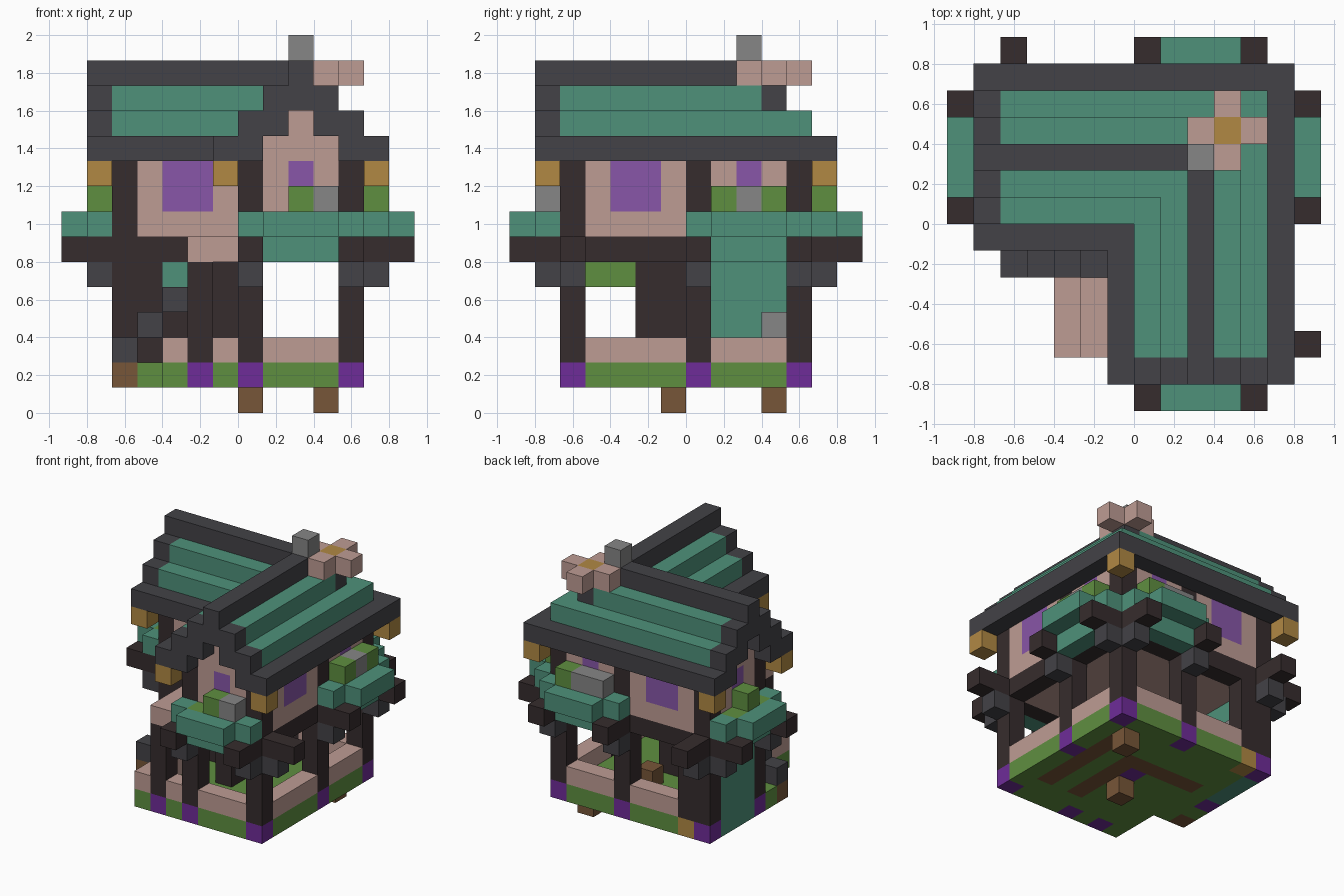
import bpy
import bmesh
from mathutils import Vector

cube = bpy.data.objects.get("Cube")
if cube:
    bpy.data.objects.remove(cube, do_unlink=True)

UNIT = 2 / 15
HALF = 7

# Flat colours, given as sRGB hex
PALETTE = {
    "slate": "434247", "teal": "4E917A", "plaster": "BE9C94", "dark_wood": "362C2D",
    "glass": "8856A8", "violet": "6F2C99", "leaf": "5F8F40", "gold": "B18944",
    "stone": "868686", "earth": "775638",
}


def linear(c):
    return c / 12.92 if c <= 0.04045 else ((c + 0.055) / 1.055) ** 2.4


def make_material(name, code):
    rgb = [linear(int(code[i:i + 2], 16) / 255) for i in (0, 2, 4)] + [1.0]
    mat = bpy.data.materials.new(name)
    mat.use_nodes = True
    mat.diffuse_color = rgb
    bsdf = mat.node_tree.nodes["Principled BSDF"]
    bsdf.inputs["Base Color"].default_value = rgb
    bsdf.inputs["Roughness"].default_value = 0.9
    return mat


MATS = {name: make_material(name, code) for name, code in PALETTE.items()}
blocks = {}


def span(v):
    return range(v[0], v[1] + 1) if isinstance(v, tuple) else (v,)


def put(part, colour, xs, ys, zs, twin=False):
    """Fill a box of blocks; twin repeats it mirrored across the x = y diagonal."""
    for x in span(xs):
        for y in span(ys):
            for z in span(zs):
                blocks[x, y, z] = (part, colour)
                if twin:
                    blocks[y, x, z] = (part, colour)


def clear(xs, ys, zs):
    for x in span(xs):
        for y in span(ys):
            for z in span(zs):
                blocks.pop((x, y, z), None)


# Ground slab with stubs below
put("ground", "leaf", (2, 11), (5, 11), 1)
put("ground", "leaf", (4, 11), (2, 4), 1)
put("ground_earth", "earth", 2, 5, 1)
put("ground_lamp", "gold", 3, 11, 1)
for c, d in ((10, 10), (7, 6)):
    put("root_stub", "earth", c, d, 0)

# Low walls around the ground floor
put("low_wall", "plaster", 11, (3, 10), 2, True)
put("low_wall", "plaster", (8, 10), 2, 2)
put("porch_wall", "plaster", 6, 2, 2)
put("porch_wall", "plaster", 4, (2, 4), 2)
put("table", "earth", 7, 9, 2)

# Inner ground floor walls
put("inner_wall", "dark_wood", (3, 6), 7, (2, 5))
put("inner_wall", "dark_wood", 7, (5, 6), (2, 5))
put("wall_pane", "teal", 4, 7, 5)
put("vine", "leaf", 7, (3, 4), 5)

# Upper floor, its edge beams and the balcony
put("upper_floor", "plaster", (2, 11), (7, 11), 6, True)
put("floor_beam", "dark_wood", (2, 11), 11, 6, True)
put("floor_beam", "dark_wood", (2, 7), 7, 6, True)
put("floor_beam", "dark_wood", (7, 11), 2, 6, True)
put("balcony", "plaster", (5, 6), (2, 4), 6)
put("balcony", "plaster", 6, (5, 6), 6)

# Upper walls with gables
put("upper_wall", "plaster", (3, 10), 11, (7, 9), True)
put("upper_wall", "plaster", (3, 6), 7, (7, 9), True)
put("upper_wall", "plaster", (8, 10), 2, (7, 10), True)
put("upper_wall", "plaster", 9, 2, 11, True)

# Windows
for wall in (7, 11):
    put("wide_window", "glass", (4, 5), wall, (8, 9), True)
for wall in (2, 11):
    put("small_window", "glass", 9, wall, (8, 9), True)

# Posts with violet footings
for x, y in ((2, 7), (7, 7), (2, 11), (7, 11), (11, 11)):
    put("post", "dark_wood", x, y, (2, 9), True)
    put("footing", "violet", x, y, 1, True)
put("post", "dark_wood", 11, 2, (2, 9))
put("footing", "violet", 11, 2, 1)
put("porch_post", "dark_wood", 5, 2, (2, 5))
put("footing", "violet", 5, 2, 1)
# The diagonal twin of the far corner lies outside the house
put("corner_post", "dark_wood", 3, 11, (2, 5))
clear(11, 3, (3, 5))

# Side door
put("door", "teal", 2, (8, 10), (1, 5))
put("door_handle", "stone", 3, 10, 3)

# Stairs up to the balcony
for i in range(4):
    put("stair", "slate", 2 + i, 5, 2 + i)

# Brackets and flower boxes on all four sides
for near, far, posts in ((1, 0, (7, 11)), (12, 13, (2, 7, 11))):
    for p in posts:
        put("bracket_foot", "slate", p, near, 5, True)
        put("bracket", "dark_wood", p, near, 6, True)
        put("bracket", "dark_wood", p, far, 6, True)
    put("flower_box", "teal", (8, 10), near, 6, True)
    put("flower_box", "teal", (7, 11), near, 7, True)
    put("flower_box", "teal", (8, 10), far, 7, True)
    put("flower_box_soil", "leaf", (8, 10), near, 7, True)

for x, y in ((9, 1), (12, 8), (12, 10), (10, 12), (1, 9)):
    put("plant", "leaf", x, y, 8)
for x, y in ((10, 1), (12, 9), (9, 12), (8, 12)):
    put("pot", "stone", x, y, 8)

# Stepped roof over both wings, slate at eaves, ridge and gable ends
for step in range(4):
    z = 10 + step
    colour = "slate" if step in (0, 3) else "teal"
    reach = 2 if step < 3 else 1
    for inset in range(reach):
        for c in (12 - step - inset, 6 + step + inset):
            put("roof_" + colour, colour, (2, c), c, z, True)
            put("roof_gable", "slate", 1, c, z, True)
for c in (8, 9, 10):
    if c == 9:
        put("roof_slate", "slate", (2, 9), c, 12, True)
put("roof_slate", "slate", 10, 10, 12)
put("upper_wall", "plaster", (8, 10), 2, 10, True)
put("upper_wall", "plaster", 9, 2, 11, True)

# Lanterns under the eave corners
for x, y in ((1, 12), (12, 12), (1, 6)):
    put("lantern", "gold", x, y, 9, True)

# Chimney and roof flower
put("chimney", "stone", 9, 9, 14)
put("flower_petal", "plaster", (9, 11), 10, 13)
put("flower_petal", "plaster", 10, (9, 11), 13)
put("flower_heart", "gold", 10, 10, 13)

# Earth strips on the underside of the ground slab
soil = {(10, y) for y in range(4, 11)} | {(8, y) for y in range(4, 9)}
soil |= {(x, 8) for x in range(4, 9)}


def build(part, cells, colour):
    """Make one object from the exposed sides of its blocks."""
    bm = bmesh.new()
    for cell in cells:
        centre = Vector(cell) + Vector((0.5, 0.5, 0.5))
        for axis in range(3):
            for sign in (-1, 1):
                n = Vector((0, 0, 0))
                n[axis] = sign
                if tuple(int(a + b) for a, b in zip(cell, n)) in blocks:
                    continue
                u = Vector((0, 0, 0))
                u[(axis + 1) % 3] = 0.5
                v = n.cross(u)
                mid = centre + n * 0.5 - Vector((HALF, HALF, 0))
                ring = (mid - u - v, mid + u - v, mid + u + v, mid - u + v)
                face = bm.faces.new([bm.verts.new(p * UNIT) for p in ring])
                if part == "ground" and n.z < 0 and cell[:2] in soil:
                    face.material_index = 1
    if bm.faces:
        bmesh.ops.remove_doubles(bm, verts=bm.verts, dist=0.001)
        mesh = bpy.data.meshes.new(part)
        bm.to_mesh(mesh)
        mesh.materials.append(MATS[colour])
        if part == "ground":
            mesh.materials.append(MATS["earth"])
        bpy.context.collection.objects.link(bpy.data.objects.new(part, mesh))
    bm.free()


groups = {}
for cell, key in blocks.items():
    groups.setdefault(key, []).append(cell)
for (part, colour), cells in groups.items():
    build(part, cells, colour)
